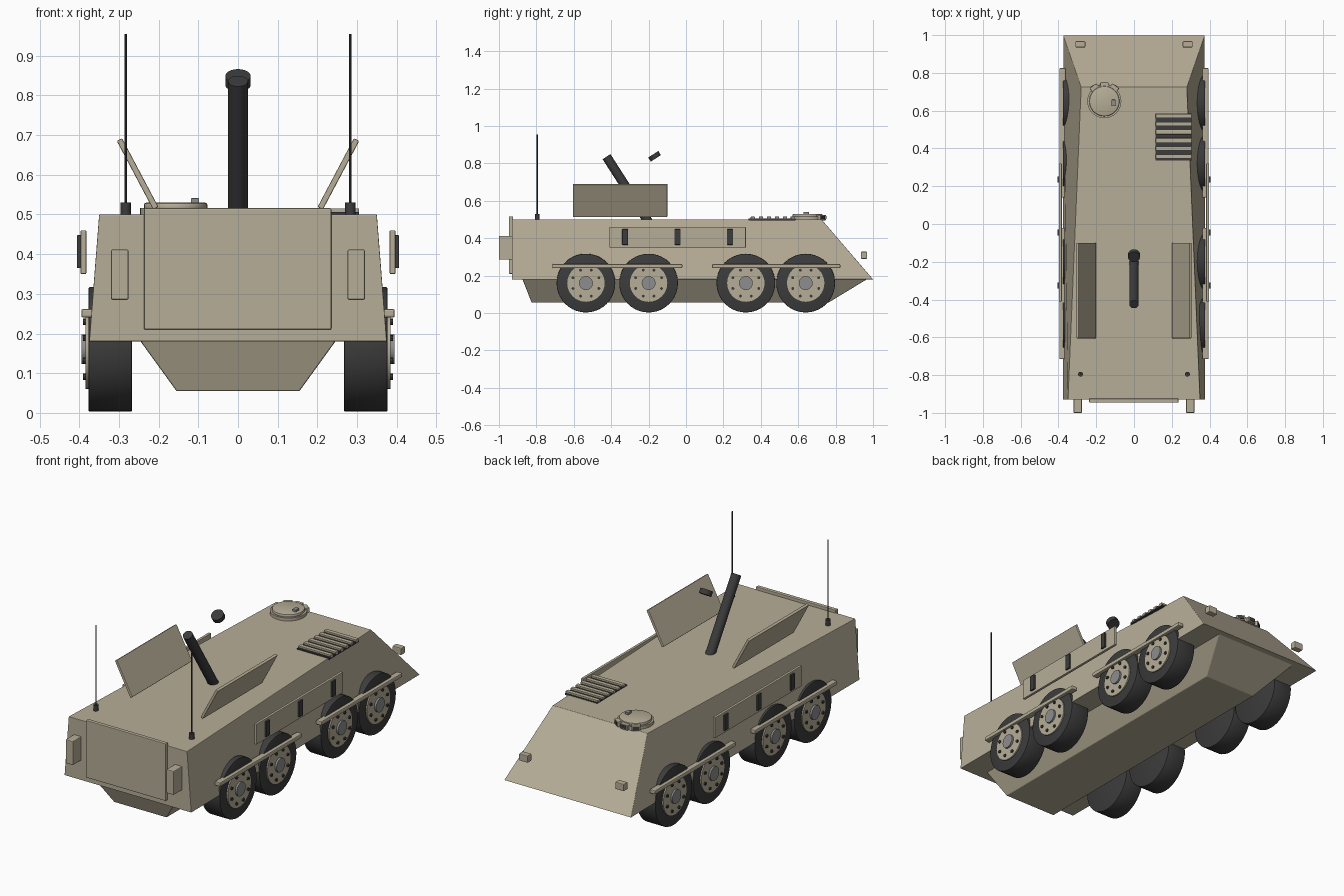
import bpy, bmesh
from math import radians, sin, cos, pi, atan2
from mathutils import Vector, Matrix

if "Cube" in bpy.data.objects:
    bpy.data.objects.remove(bpy.data.objects["Cube"])


def mat(name, c):
    m = bpy.data.materials.new(name)
    m.diffuse_color = (*c, 1)
    m.use_nodes = True
    m.node_tree.nodes["Principled BSDF"].inputs["Base Color"].default_value = m.diffuse_color
    return m


TAN = mat("tan_paint", (0.47, 0.42, 0.31))
DARK = mat("dark_rubber", (0.045, 0.045, 0.045))
STEEL = mat("steel", (0.27, 0.27, 0.27))


def finish(name, bm, m, bevel=0, smooth=False):
    bmesh.ops.recalc_face_normals(bm, faces=bm.faces[:])
    if bevel:
        bmesh.ops.bevel(bm, geom=bm.edges[:], offset=bevel, segments=2,
                        profile=0.5, affect='EDGES')
    me = bpy.data.meshes.new(name)
    bm.to_mesh(me)
    bm.free()
    me.materials.append(m)
    ob = bpy.data.objects.new(name, me)
    bpy.context.collection.objects.link(ob)
    if smooth:
        bpy.ops.object.select_all(action='DESELECT')
        ob.select_set(True)
        bpy.context.view_layer.objects.active = ob
        bpy.ops.object.shade_smooth_by_angle(angle=radians(35))
    return ob


def box(name, lo, hi, m, bevel=0, rot=None):
    lo, hi = Vector(lo), Vector(hi)
    bm = bmesh.new()
    bmesh.ops.create_cube(bm, size=1)
    M = Matrix.Translation((lo + hi) / 2)
    if rot:
        M = M @ rot
    bm.transform(M @ Matrix.Diagonal((*(hi - lo), 1)))
    return finish(name, bm, m, bevel)


def rod(name, a, b, r, m, sides=32, bevel=0):
    a, b = Vector(a), Vector(b)
    bm = bmesh.new()
    bmesh.ops.create_cone(bm, cap_ends=True, segments=sides, radius1=r,
                          radius2=r, depth=(b - a).length)
    if bevel:
        rim = [e for e in bm.edges if abs(e.verts[0].co.z - e.verts[1].co.z) < 1e-6]
        bmesh.ops.bevel(bm, geom=rim, offset=bevel, segments=2, profile=0.5, affect='EDGES')
    q = (b - a).to_track_quat('Z', 'Y').to_matrix().to_4x4()
    bm.transform(Matrix.Translation((a + b) / 2) @ q)
    return finish(name, bm, m, 0, True)


def frustum(name, low, high, m, bevel=0):
    """Each level: z for back and nose ends as (half width, y, z) pairs."""
    bm = bmesh.new()
    rings = []
    for (w0, y0, z0), (w1, y1, z1) in (low, high):
        rings.append([bm.verts.new(p) for p in
                      ((-w0, y0, z0), (w0, y0, z0), (w1, y1, z1), (-w1, y1, z1))])
    bm.faces.new(rings[0])
    bm.faces.new(rings[1])
    for i in range(4):
        j = (i + 1) % 4
        bm.faces.new((rings[0][i], rings[0][j], rings[1][j], rings[1][i]))
    return finish(name, bm, m, bevel)


# Hull and keel
frustum("upper_hull", ((0.375, -0.93, 0.18), (0.375, 1.0, 0.18)),
        ((0.35, -0.93, 0.5), (0.28, 0.725, 0.5)), TAN, 0.002)
frustum("lower_hull", ((0.155, -0.825, 0.055), (0.155, 0.76, 0.055)),
        ((0.247, -0.875, 0.182), (0.247, 0.97, 0.182)), TAN, 0.003)

# Door panel on the flat end
box("end_door", (-0.237, -0.946, 0.21), (0.235, -0.925, 0.516), TAN, 0.003)

for s, side in ((1, "right"), (-1, "left")):
    def sbox(name, x0, x1, y0, y1, z0, z1, m, bevel=0):
        box(f"{name}_{side}", (min(s*x0, s*x1), y0, z0), (max(s*x0, s*x1), y1, z1), m, bevel)

    # Wheels: tyre, rim disc, hub cap, bolts
    for i, y in enumerate((-0.535, -0.2, 0.32, 0.64)):
        n = f"{side}_{i}"
        rod(f"tyre_{n}", (s*0.267, y, 0.16), (s*0.377, y, 0.16), 0.157, DARK, 40, 0.004)
        rod(f"rim_{n}", (s*0.37, y, 0.16), (s*0.384, y, 0.16), 0.1, TAN, 32)
        rod(f"hub_{n}", (s*0.38, y, 0.16), (s*0.394, y, 0.16), 0.037, STEEL, 20)
        for k in range(8):
            a = 2*pi*(k + 0.5)/8
            by, bz = y + 0.075*cos(a), 0.16 + 0.075*sin(a)
            rod(f"bolt_{n}_{k}", (s*0.38, by, bz), (s*0.391, by, bz), 0.008, DARK, 8)

    # Fender bars over each wheel pair
    sbox("fender_front", 0.362, 0.395, -0.715, -0.02, 0.24, 0.262, TAN, 0.005)
    sbox("fender_back", 0.362, 0.395, 0.14, 0.825, 0.24, 0.262, TAN, 0.005)

    # Side panel with dark straps
    sbox("side_panel", 0.382, 0.397, -0.41, 0.32, 0.35, 0.46, TAN, 0.003)
    for k, y in enumerate((-0.325, -0.045, 0.235)):
        sbox(f"panel_strap_{k}", 0.393, 0.406, y - 0.016, y + 0.016, 0.365, 0.448, DARK, 0.002)

    # Open roof plate, leaning outward
    cx, cz, t = 0.253, 0.602, atan2(0.09, 0.17)
    box(f"roof_plate_{side}", (s*cx - 0.0075, -0.605, cz - 0.098),
        (s*cx + 0.0075, -0.1, cz + 0.098), TAN, 0.003, Matrix.Rotation(s*t, 4, 'Y'))

    # Antenna
    rod(f"antenna_base_{side}", (s*0.283, -0.795, 0.495), (s*0.283, -0.795, 0.53), 0.013, DARK, 16)
    rod(f"antenna_{side}", (s*0.283, -0.795, 0.52), (s*0.283, -0.795, 0.955), 0.003, DARK, 8)

    # Boxes beside the door, lamps over the nose
    sbox("end_box", 0.276, 0.32, -1.0, -0.925, 0.285, 0.412, TAN, 0.004)
    sbox("nose_lamp", 0.258, 0.31, 0.935, 0.968, 0.29, 0.328, TAN, 0.004)

# Mortar tube and its separate muzzle ring
rod("mortar_tube", (0, -0.2, 0.485), (0, -0.425, 0.836), 0.025, DARK, 32)
d = Vector((0, -0.54, 0.84)).normalized()
c = Vector((0, -0.168, 0.838))
rod("muzzle_ring", c - d*0.013, c + d*0.013, 0.032, DARK, 32)

# Crew hatch with handle and periscopes
hx, hy = -0.157, 0.65
rod("hatch_ring", (hx, hy, 0.495), (hx, hy, 0.516), 0.09, TAN, 32)
rod("hatch_lid", (hx, hy, 0.51), (hx, hy, 0.53), 0.08, TAN, 32, 0.006)
box("hatch_handle", (-0.119, 0.628, 0.525), (-0.098, 0.658, 0.541), STEEL, 0.002)
for k, a in enumerate((-35, 0, 35)):
    p = Vector((hx - 0.09*sin(radians(a)), hy + 0.085*cos(radians(a)), 0.51))
    h = Vector((0.022, 0.014, 0.014))
    box(f"periscope_{k}", p - h, p + h, TAN, 0.002, Matrix.Rotation(radians(a), 4, 'Z'))
    v = Vector((p.x - 0.012*sin(radians(a)), p.y + 0.012*cos(radians(a)), 0.511))
    g = Vector((0.017, 0.004, 0.009))
    box(f"periscope_glass_{k}", v - g, v + g, DARK, 0, Matrix.Rotation(radians(a), 4, 'Z'))

# Engine grille
box("grille_base", (0.115, 0.335, 0.495), (0.305, 0.585, 0.506), DARK)
for k in range(6):
    y = 0.346 + k*0.043
    box(f"grille_slat_{k}", (0.115, y, 0.5), (0.305, y + 0.022, 0.515), TAN, 0.001)
